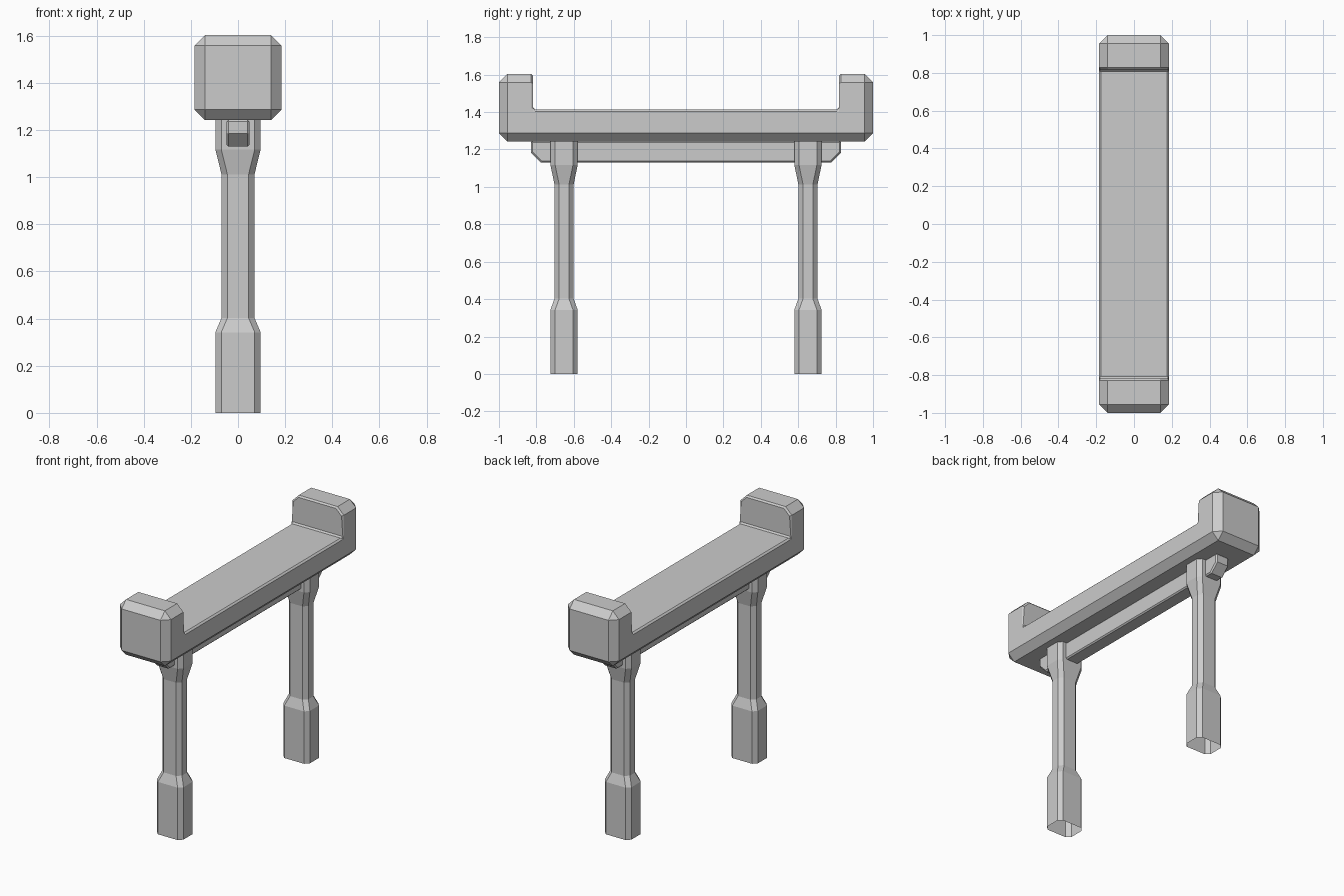
import bpy, bmesh

if "Cube" in bpy.data.objects:
    bpy.data.objects.remove(bpy.data.objects["Cube"])


def loft(name, rings, caps=True):
    """Skin a list of equal-length point rings into a flat-shaded object."""
    bm = bmesh.new()
    loops = [[bm.verts.new(p) for p in ring] for ring in rings]
    n = len(loops[0])
    for a, b in zip(loops, loops[1:]):
        for i in range(n):
            j = (i + 1) % n
            bm.faces.new((a[i], a[j], b[j], b[i]))
    if caps:
        bm.faces.new(loops[0])
        bm.faces.new(loops[-1])
    bmesh.ops.remove_doubles(bm, verts=bm.verts, dist=0.0005)
    bmesh.ops.recalc_face_normals(bm, faces=bm.faces)
    me = bpy.data.meshes.new(name)
    bm.to_mesh(me)
    bm.free()
    ob = bpy.data.objects.new(name, me)
    bpy.context.collection.objects.link(ob)
    return ob


# Top slab with raised end blocks: cross-sections along y
def slab_ring(y, low, mid, top):
    half = [low[0], low[1], mid, top[0], top[1]]
    return [(x, y, z) for x, z in half] + [(-x, y, z) for x, z in reversed(half)]


LOW = ((0.14, 1.242), (0.185, 1.287))
END = slab_ring(-1, ((0.14, 1.287), (0.14, 1.287)), (0.14, 1.42),
                ((0.14, 1.558), (0.14, 1.558)))
block = ((0.185, 1.558), (0.14, 1.603))
block_in = ((0.175, 1.553), (0.135, 1.593))
half = [
    END,
    slab_ring(-0.955, LOW, (0.185, 1.42), block),
    slab_ring(-0.828, LOW, (0.185, 1.42), block),
    slab_ring(-0.818, LOW, (0.185, 1.415), block_in),
    slab_ring(-0.817, LOW, (0.185, 1.404), ((0.18, 1.42), (0.174, 1.424))),
    slab_ring(-0.808, LOW, (0.185, 1.404), ((0.18, 1.409), (0.174, 1.414))),
]
other = [[(x, -y, z) for x, y, z in r] for r in reversed(half)]
loft("table_top", half + other)

# Stretcher rail under the top, with chamfered lower ends
profile = [(-0.83, 1.245), (-0.83, 1.185), (-0.775, 1.13),
           (0.775, 1.13), (0.83, 1.185), (0.83, 1.245)]
rail = loft("under_rail", [[(x, y, z) for y, z in profile] for x in (-0.048, 0.048)])
bev = rail.modifiers.new("edge_bevel", "BEVEL")
bev.width = 0.008
bev.segments = 1
bev.limit_method = "ANGLE"
bev.angle_limit = 1.0

# Legs: octagonal section, thick at foot and head, open at the ends
def leg_ring(cy, hx, hy, z, c=0.025):
    pts = [(hx, hy - c), (hx - c, hy), (c - hx, hy), (-hx, hy - c),
           (-hx, c - hy), (c - hx, -hy), (hx - c, -hy), (hx, c - hy)]
    return [(x, cy + y, z) for x, y in pts]


STATIONS = [(0.096, 0.073, 0), (0.096, 0.073, 0.342), (0.07, 0.051, 0.403),
            (0.07, 0.051, 1.012), (0.096, 0.073, 1.118), (0.096, 0.073, 1.243)]
for name, cy in (("front_leg", -0.652), ("back_leg", 0.652)):
    loft(name, [leg_ring(cy, *s) for s in STATIONS], caps=False)
